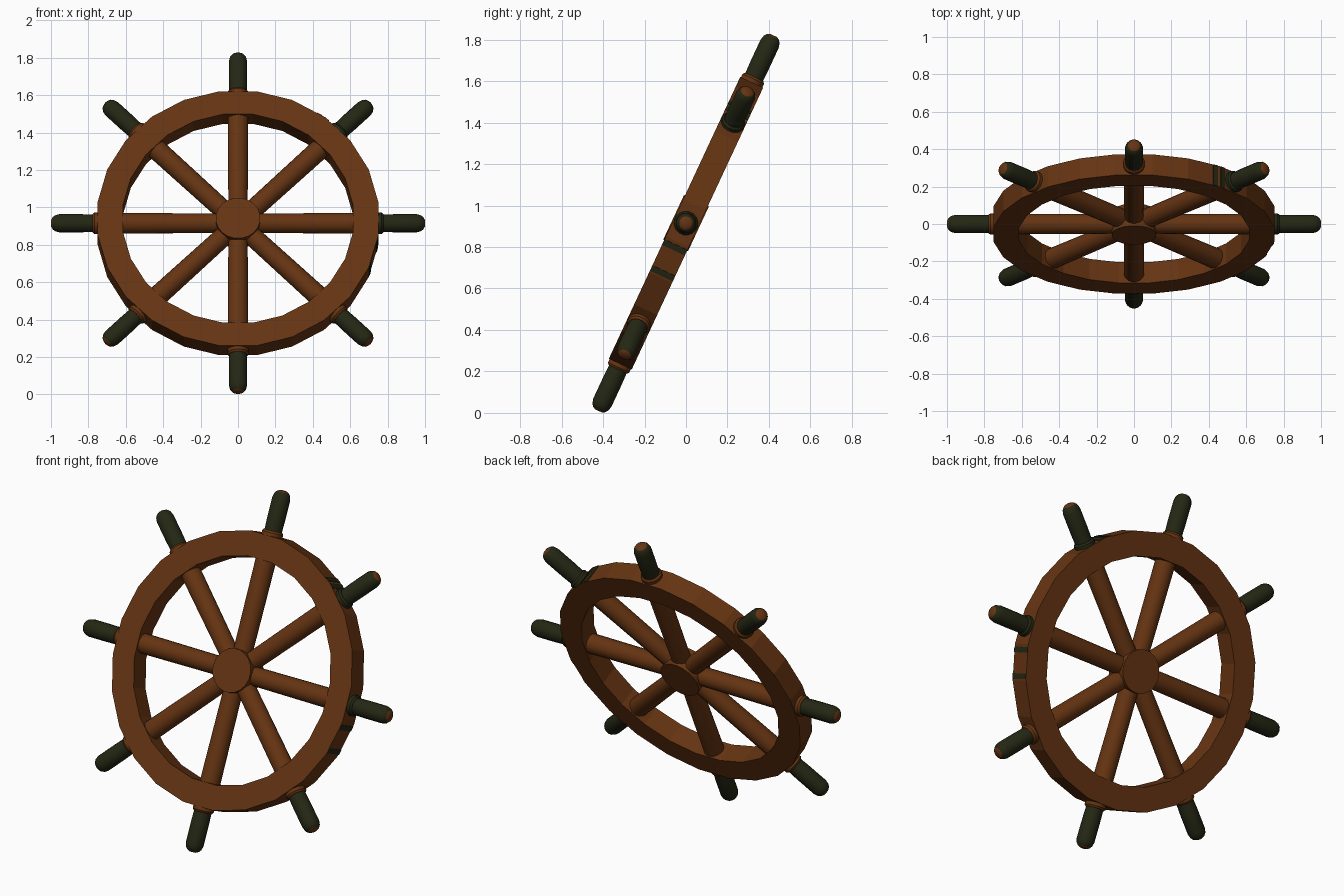
import bpy, bmesh
from math import radians, cos, sin, pi
from mathutils import Matrix, Vector

if "Cube" in bpy.data.objects:
    bpy.data.objects.remove(bpy.data.objects["Cube"], do_unlink=True)


def material(name, rgb):
    m = bpy.data.materials.new(name)
    m.use_nodes = True
    m.diffuse_color = (*rgb, 1)
    m.node_tree.nodes["Principled BSDF"].inputs["Base Color"].default_value = (*rgb, 1)
    return m


WOOD = material("brown wood", (0.13, 0.034, 0.006))
GRIP = material("dark green grip", (0.018, 0.020, 0.007))

# The whole wheel leans back around its centre
WHEEL = Matrix.Translation((0, 0, 0.915)) @ Matrix.Rotation(radians(-25), 4, 'X')
FACING = WHEEL @ Matrix.Rotation(radians(90), 4, 'X')


def along(angle):
    """Frame whose Z axis points outward from the hub at the given angle."""
    return WHEEL @ Matrix.Rotation(radians(90 - angle), 4, 'Y')


def finish(name, bm, matrix, mats, smooth):
    bmesh.ops.recalc_face_normals(bm, faces=bm.faces)
    me = bpy.data.meshes.new(name)
    bm.to_mesh(me)
    bm.free()
    ob = bpy.data.objects.new(name, me)
    bpy.context.collection.objects.link(ob)
    for m in mats:
        me.materials.append(m)
    ob.matrix_world = matrix
    if smooth:
        bpy.ops.object.select_all(action='DESELECT')
        ob.select_set(True)
        bpy.context.view_layer.objects.active = ob
        bpy.ops.object.shade_smooth_by_angle(angle=radians(35))
    return ob


def lathe(name, profile, sides, matrix, mats, closed=False, smooth=True, tip_from=None):
    """Turn (radius, height) points around Z; open profiles get end caps."""
    bm = bmesh.new()
    rings = []
    for r, z in profile:
        turns = [2 * pi * (i + 0.5) / sides for i in range(sides)]
        rings.append([bm.verts.new((r * cos(t), r * sin(t), z)) for t in turns])
    pairs = list(zip(rings, rings[1:]))
    if closed:
        pairs.append((rings[-1], rings[0]))
    else:
        bm.faces.new(rings[0])
        bm.faces.new(rings[-1])
    for a, b in pairs:
        for i in range(sides):
            j = (i + 1) % sides
            bm.faces.new((a[i], a[j], b[j], b[i]))
    if tip_from:
        for f in bm.faces:
            f.material_index = int(f.calc_center_median().z > tip_from)
    return finish(name, bm, matrix, mats, smooth)


# Faceted rim and hub
HALF = 0.061
SIDES = 24
FLAT = 0.75
OUTER = FLAT / cos(pi / SIDES)
INNER = 0.62
lathe("rim", [(OUTER, -HALF), (OUTER, HALF), (INNER, HALF), (INNER, -HALF)],
      SIDES, FACING, [WOOD], closed=True, smooth=False)
lathe("hub", [(0.12, -0.066), (0.12, 0.066)], 20, FACING, [WOOD])

# Spokes, collars and handles
for k in range(8):
    angle = 45 * k
    frame = along(angle)
    lathe(f"spoke_{k + 1}", [(0.052, 0.03), (0.056, 0.64)], 16, frame, [WOOD])
    lathe(f"collar_{k + 1}", [(0.058, 0.72), (0.058, 0.768), (0.05, 0.778)], 16,
          frame, [GRIP if angle in (0, 45) else WOOD])
    lathe(f"handle_{k + 1}",
          [(0.046, 0.72), (0.049, 0.84), (0.049, 0.955), (0.043, 0.978),
           (0.033, 0.991), (0.018, 0.999)],
          16, frame, [GRIP, WOOD], tip_from=0.99)

# Dark painted bands on the outer edge of the rim: facet angle, shift along facet
for n, (angle, shift) in enumerate([(-15, 0.068), (-15, -0.075), (45, 0.08), (60, -0.07)]):
    bm = bmesh.new()
    bmesh.ops.create_cube(bm, size=1)
    bmesh.ops.scale(bm, verts=bm.verts, vec=Vector((0.03, 2 * HALF, 0.006)))
    bmesh.ops.translate(bm, verts=bm.verts, vec=Vector((-shift, 0, FLAT)))
    finish(f"rim_band_{n + 1}", bm, along(angle), [GRIP], False)
